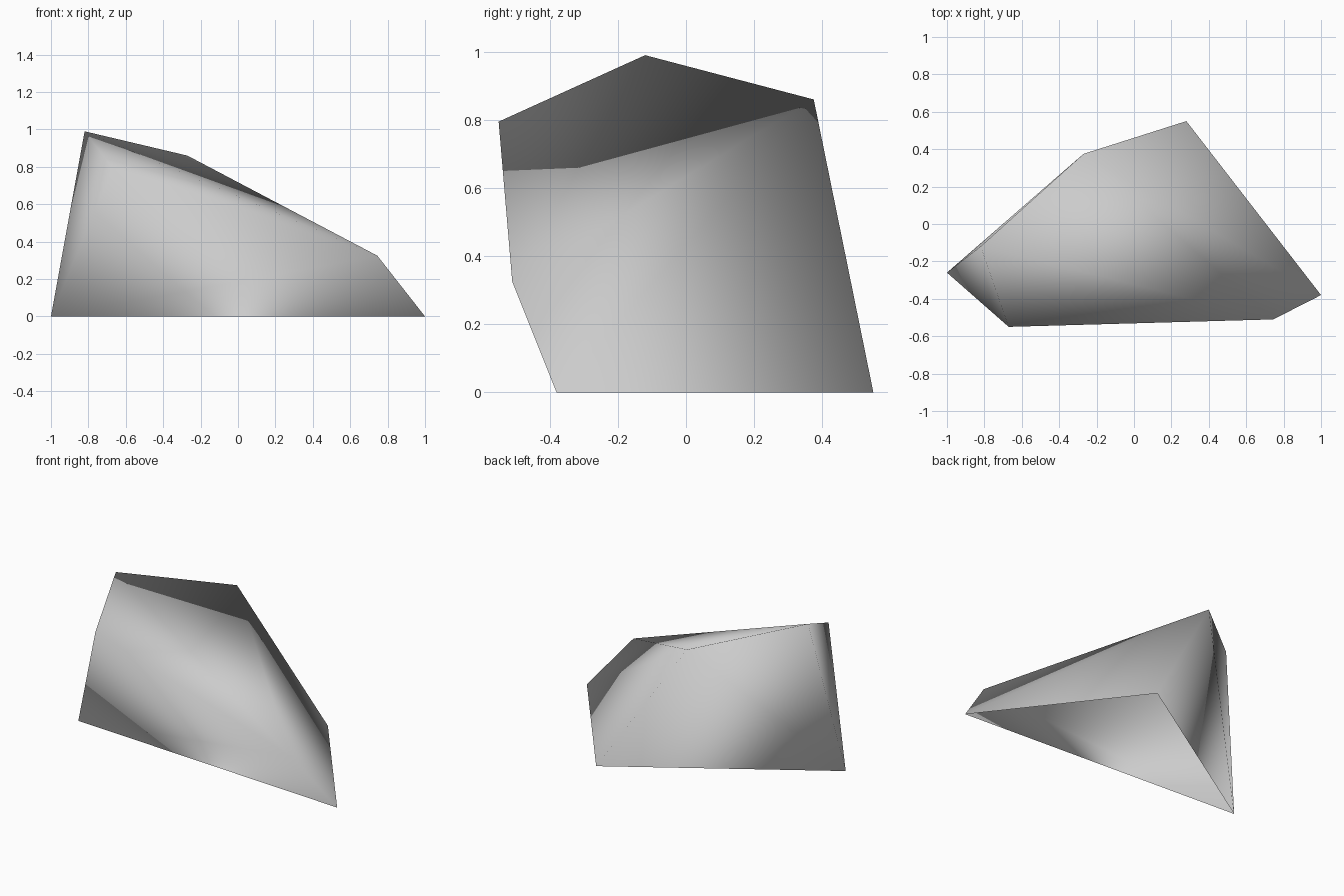
import bpy
import bmesh

cube = bpy.data.objects.get("Cube")
if cube:
    bpy.data.objects.remove(cube, do_unlink=True)

# Stone colour
stone = bpy.data.materials.new("stone_grey")
stone.use_nodes = True
grey = (0.6, 0.6, 0.6, 1)
stone.diffuse_color = grey
stone.node_tree.nodes["Principled BSDF"].inputs["Base Color"].default_value = grey

# Corners of the boulder: triangular foot, high ridge, low front shoulder
foot = [(-1, -0.26, 0), (1, -0.38, 0), (0.28, 0.55, 0)]
ridge = [(-0.82, -0.12, 0.99), (-0.27, 0.375, 0.86), (-0.67, -0.55, 0.795)]
shoulder = [(0.745, -0.51, 0.325)]

# Wrap the corners in a faceted shell
bm = bmesh.new()
for corner in foot + ridge + shoulder:
    bm.verts.new(corner)
bmesh.ops.convex_hull(bm, input=bm.verts)
bmesh.ops.recalc_face_normals(bm, faces=bm.faces)

# Leave the underside open
underside = [f for f in bm.faces if f.normal.z < -0.99]
bmesh.ops.delete(bm, geom=underside, context="FACES_ONLY")

# Smooth across every edge for a soft, worn look
for face in bm.faces:
    face.smooth = True

mesh = bpy.data.meshes.new("boulder")
bm.to_mesh(mesh)
bm.free()
mesh.materials.append(stone)
boulder = bpy.data.objects.new("boulder", mesh)
bpy.context.collection.objects.link(boulder)
